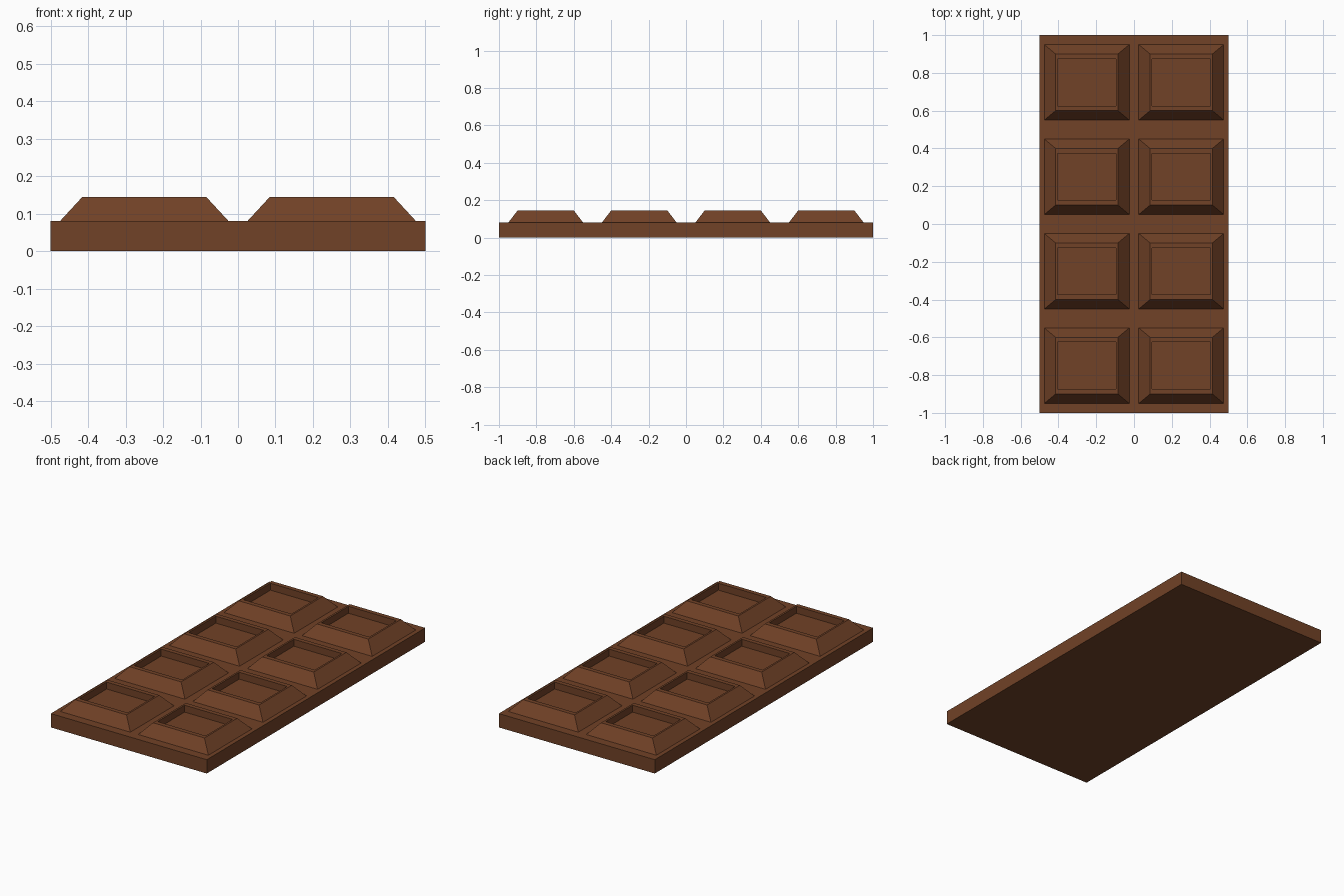
import bpy
import bmesh

cube = bpy.data.objects.get("Cube")
if cube:
    bpy.data.objects.remove(cube, do_unlink=True)

SLAB_TOP = 0.08
BLOCK_TOP = 0.145
RECESS_FLOOR = 0.105

# Chocolate material
brown = bpy.data.materials.new("chocolate_brown")
brown.use_nodes = True
colour = (0.165, 0.054, 0.02, 1)
brown.diffuse_color = colour
shader = next(n for n in brown.node_tree.nodes if n.type == "BSDF_PRINCIPLED")
shader.inputs["Base Color"].default_value = colour


def stepped_mesh(name, rings, close_bottom):
    """Stack rectangular rings (half width, half depth, z) and cap the last one."""
    bm = bmesh.new()
    loops = [[bm.verts.new((sx * w, sy * d, z))
              for sx, sy in ((-1, -1), (1, -1), (1, 1), (-1, 1))]
             for w, d, z in rings]
    for low, high in zip(loops, loops[1:]):
        for i in range(4):
            j = (i + 1) % 4
            bm.faces.new((low[i], low[j], high[j], high[i]))
    bm.faces.new(loops[-1])
    if close_bottom:
        bm.faces.new(reversed(loops[0]))
    mesh = bpy.data.meshes.new(name)
    bm.to_mesh(mesh)
    bm.free()
    mesh.materials.append(brown)
    return mesh


def place(name, mesh, location=(0, 0, 0)):
    obj = bpy.data.objects.new(name, mesh)
    obj.location = location
    bpy.context.collection.objects.link(obj)
    return obj


# Base slab
place("base_slab", stepped_mesh("base_slab", [(0.5, 1, 0), (0.5, 1, SLAB_TOP)], True))

# Bevelled square with a narrow rim and a sunken panel, open where it meets the slab
square = stepped_mesh("chocolate_square", [
    (0.225, 0.2, SLAB_TOP),
    (0.165, 0.15, BLOCK_TOP),
    (0.154, 0.124, BLOCK_TOP),
    (0.154, 0.124, RECESS_FLOOR),
], False)

# Two columns of four squares
for column, side in enumerate(("right", "left")):
    for row in range(4):
        place(f"{side}_square_{row + 1}", square,
              (-0.25 + 0.5 * column, -0.75 + 0.5 * row, 0))
